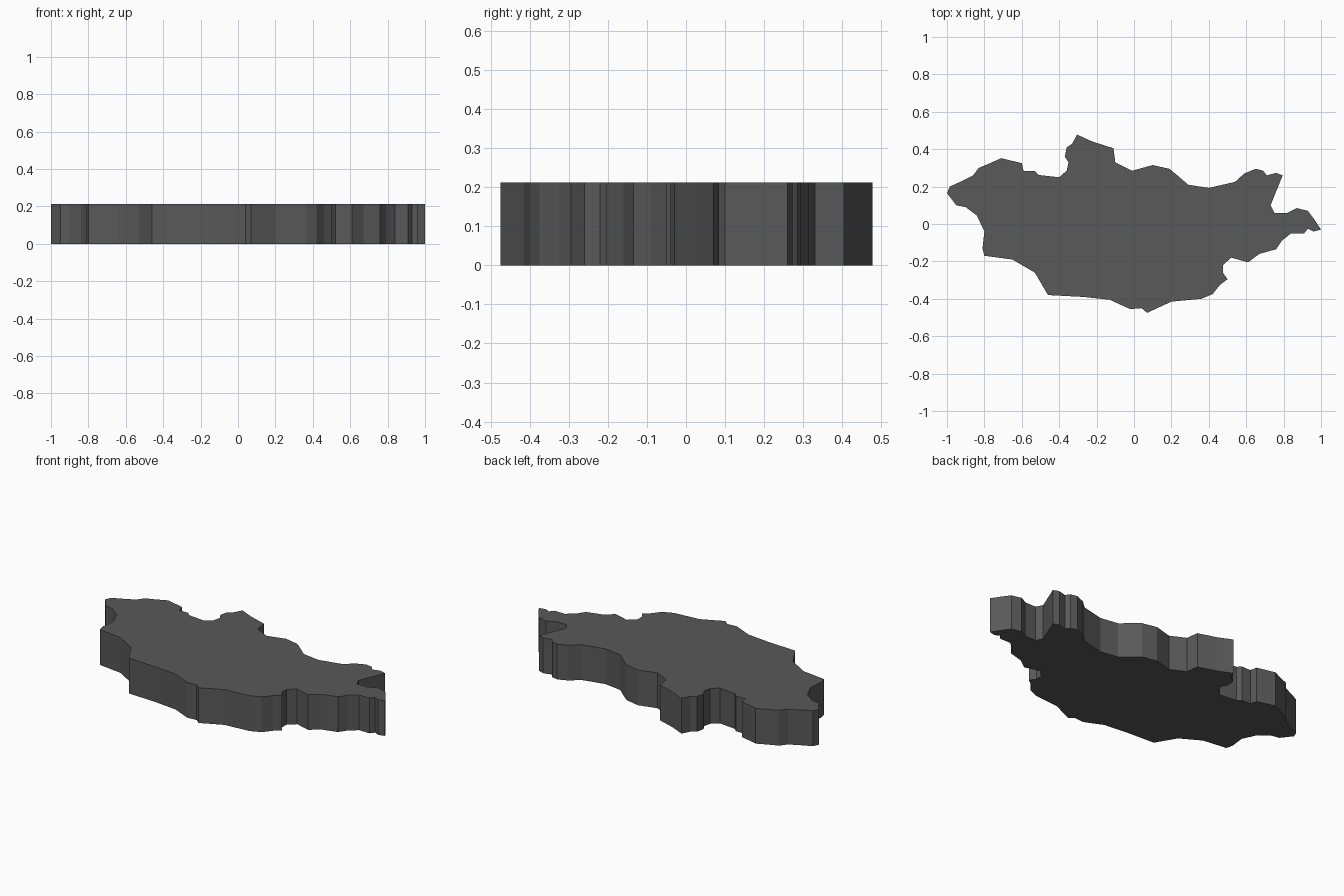
import bpy
import bmesh

HEIGHT = 0.212

# Coastline-like border of the slab, clockwise from the western tip
OUTLINE = [
    (-1.0, 0.165), (-0.985, 0.20), (-0.93, 0.225), (-0.86, 0.26), (-0.83, 0.30),
    (-0.77, 0.325), (-0.71, 0.352), (-0.60, 0.325), (-0.59, 0.283), (-0.53, 0.283),
    (-0.51, 0.262), (-0.40, 0.25), (-0.36, 0.285), (-0.35, 0.33), (-0.37, 0.36),
    (-0.36, 0.41), (-0.33, 0.43), (-0.305, 0.478), (-0.22, 0.44), (-0.11, 0.405),
    (-0.10, 0.33), (-0.06, 0.31), (-0.01, 0.285), (0.10, 0.315), (0.19, 0.295),
    (0.22, 0.27), (0.29, 0.21), (0.40, 0.193), (0.54, 0.225), (0.59, 0.27),
    (0.65, 0.295), (0.69, 0.285), (0.71, 0.26), (0.76, 0.273), (0.795, 0.26),
    (0.73, 0.10), (0.75, 0.06), (0.82, 0.06), (0.87, 0.085), (0.93, 0.07),
    (0.96, 0.03), (1.0, -0.03), (0.96, -0.04), (0.93, -0.025), (0.91, -0.05),
    (0.84, -0.05), (0.79, -0.09), (0.76, -0.135), (0.67, -0.16), (0.61, -0.205),
    (0.52, -0.18), (0.475, -0.22), (0.475, -0.26), (0.50, -0.295), (0.46, -0.325),
    (0.42, -0.375), (0.36, -0.40), (0.20, -0.415), (0.07, -0.475), (0.04, -0.45),
    (-0.02, -0.455), (-0.13, -0.405), (-0.27, -0.39), (-0.46, -0.38), (-0.53, -0.26),
    (-0.65, -0.19), (-0.80, -0.17), (-0.81, -0.13), (-0.80, -0.04), (-0.84, 0.045),
    (-0.90, 0.09), (-0.95, 0.10),
]

# Map-shaped slab: one outline face pulled straight up
bm = bmesh.new()
base = bm.faces.new([bm.verts.new((x, y, 0)) for x, y in OUTLINE])
lifted = bmesh.ops.extrude_face_region(bm, geom=[base], use_keep_orig=True)["geom"]
bmesh.ops.translate(bm, vec=(0, 0, HEIGHT),
                    verts=[g for g in lifted if isinstance(g, bmesh.types.BMVert)])
bmesh.ops.recalc_face_normals(bm, faces=bm.faces)
bmesh.ops.triangulate(bm, faces=[f for f in bm.faces if len(f.verts) > 4])

mesh = bpy.data.meshes.new("map_slab")
bm.to_mesh(mesh)
bm.free()

# Dark grey surface
dark = bpy.data.materials.new("dark_grey")
dark.diffuse_color = (0.1, 0.1, 0.1, 1)
mesh.materials.append(dark)
bpy.context.collection.objects.link(bpy.data.objects.new("map_slab", mesh))
